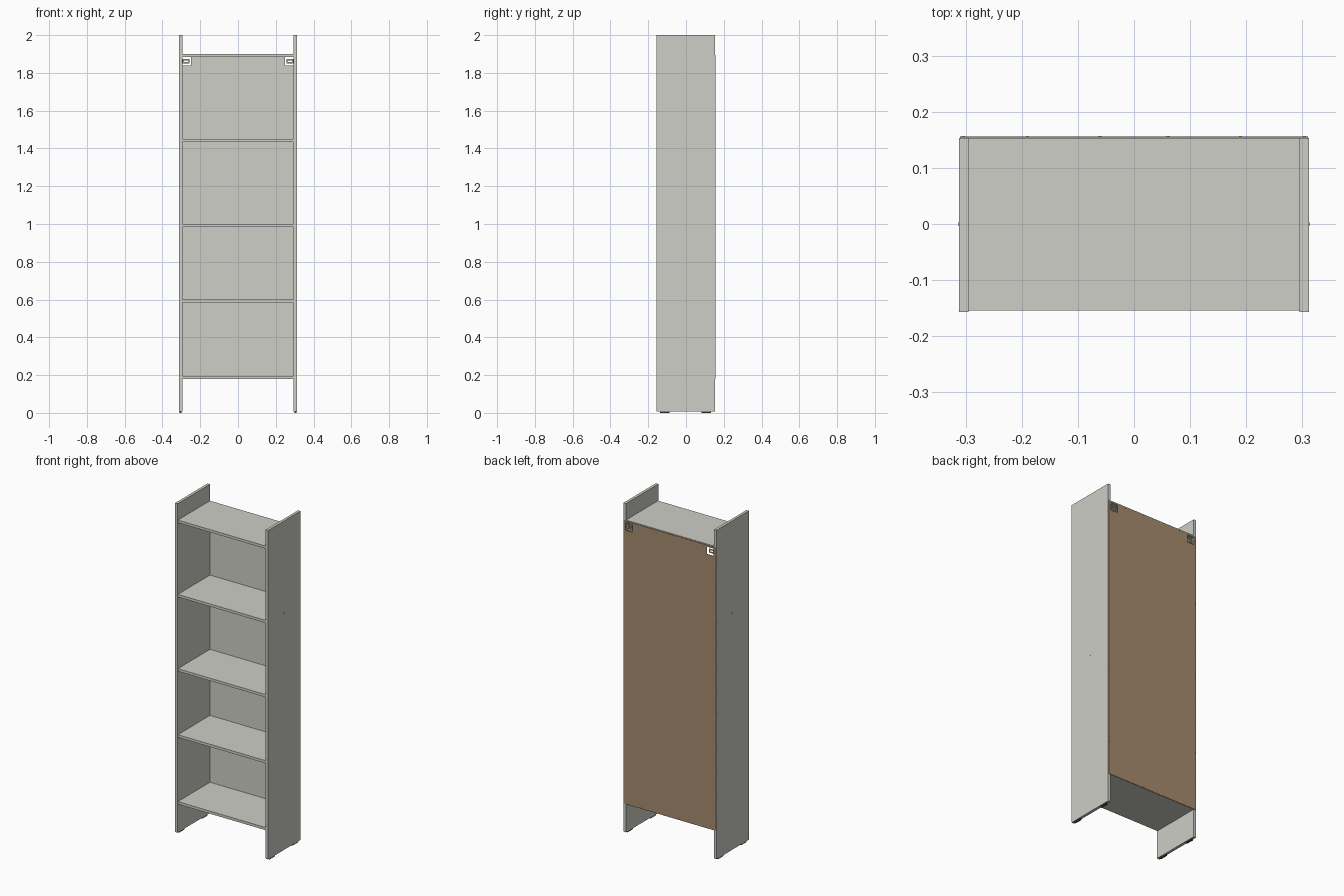
import bpy, bmesh
from mathutils import Matrix

if "Cube" in bpy.data.objects:
    bpy.data.objects.remove(bpy.data.objects["Cube"])


def material(name, colour):
    m = bpy.data.materials.new(name)
    m.use_nodes = True
    m.diffuse_color = (*colour, 1)
    m.node_tree.nodes["Principled BSDF"].inputs["Base Color"].default_value = (*colour, 1)
    return m


GREY = material("warm grey board", (0.62, 0.62, 0.57))
BROWN = material("brown fibreboard", (0.38, 0.26, 0.155))
METAL = material("bracket metal", (0.5, 0.5, 0.5))
DARK = material("dark plastic", (0.06, 0.06, 0.06))


def finish(bm, name, *mats):
    mesh = bpy.data.meshes.new(name)
    bm.to_mesh(mesh)
    bm.free()
    for m in mats:
        mesh.materials.append(m)
    obj = bpy.data.objects.new(name, mesh)
    bpy.context.collection.objects.link(obj)
    return obj


def box(name, x, y, z, *mats):
    """Box from (low, high) ranges on each axis."""
    bm = bmesh.new()
    bmesh.ops.create_cube(bm, size=1)
    for v in bm.verts:
        for i, r in enumerate((x, y, z)):
            v.co[i] = r[1] if v.co[i] > 0 else r[0]
    return finish(bm, name, *mats)


def discs(name, points, axis, radius, depth, mat):
    """Small round heads at the given points, facing along an axis."""
    bm = bmesh.new()
    turn = Matrix.Rotation(1.5708, 4, "Y" if axis == "X" else "X")
    for p in points:
        bmesh.ops.create_cone(bm, cap_ends=True, segments=10, radius1=radius,
                              radius2=radius, depth=depth,
                              matrix=Matrix.Translation(p) @ turn)
    return finish(bm, name, mat)


def cut(target, cutters):
    """Subtract the cutters for good and remove them."""
    for c in cutters:
        mod = target.modifiers.new("cut", "BOOLEAN")
        mod.operation = "DIFFERENCE"
        mod.solver = "EXACT"
        mod.object = c
    bpy.context.view_layer.update()
    graph = bpy.context.evaluated_depsgraph_get()
    mesh = bpy.data.meshes.new_from_object(target.evaluated_get(graph))
    target.modifiers.clear()
    target.data = mesh
    for c in cutters:
        bpy.data.objects.remove(c)


INNER, OUTER = 0.295, 0.312
FRONT, REAR = -0.157, 0.153
SHELF_TOPS = (0.195, 0.6, 1.0, 1.45, 1.9)
SHELF = 0.016


def span(side, a, b):
    return sorted((side * a, side * b))


# Shelves
for n, top in enumerate(SHELF_TOPS):
    box(f"shelf_{n + 1}", (-INNER, INNER), (-0.154, REAR), (top - SHELF, top), GREY)

# Side panels, feet, screws and wall brackets
for side, label in ((1, "left"), (-1, "right")):
    box(f"{label}_side_panel", span(side, INNER, OUTER), (FRONT, REAR), (0.008, 2), GREY)
    for y, place in ((-0.113, "front"), (0.107, "back")):
        box(f"{label}_{place}_foot", span(side, 0.298, 0.309),
            (y - 0.025, y + 0.025), (0, 0.008), DARK)
    discs(f"{label}_screw_heads",
          [(side * OUTER, 0, top - SHELF / 2) for top in SHELF_TOPS],
          "X", 0.004, 0.001, METAL)
    plate = box(f"{label}_bracket_plate", span(side, 0.257, INNER),
                (0.145, 0.148), (1.849, 1.873), METAL)
    cut(plate, [box("slot_cutter", span(side, 0.264, 0.286),
                    (0.13, 0.16), (1.857, 1.865))])
    box(f"{label}_bracket_flange", span(side, 0.292, INNER),
        (0.115, 0.148), (1.849, 1.873), METAL)

# Back panel: grey inside, brown elsewhere, with openings at the brackets
back = box("back_panel", (-0.31, 0.31), (REAR, 0.1562), (0.18, 1.895), BROWN, GREY)
cut(back, [box("opening_cutter", span(s, 0.249, INNER), (0.12, 0.18), (1.84, 1.886))
           for s in (1, -1)])
for face in back.data.polygons:
    face.material_index = 1 if face.normal.y < -0.9 else 0

# Nail heads along the edges of the back panel
nails = [(s * 0.304, 0.1564, 0.23 + 0.156 * i) for s in (1, -1) for i in range(11)]
nails += [(s * x, 0.1564, z) for s in (1, -1) for x in (0.06, 0.19, 0.304)
          for z in (0.188, 1.891)]
discs("nail_heads", nails, "Y", 0.003, 0.0016, METAL)
